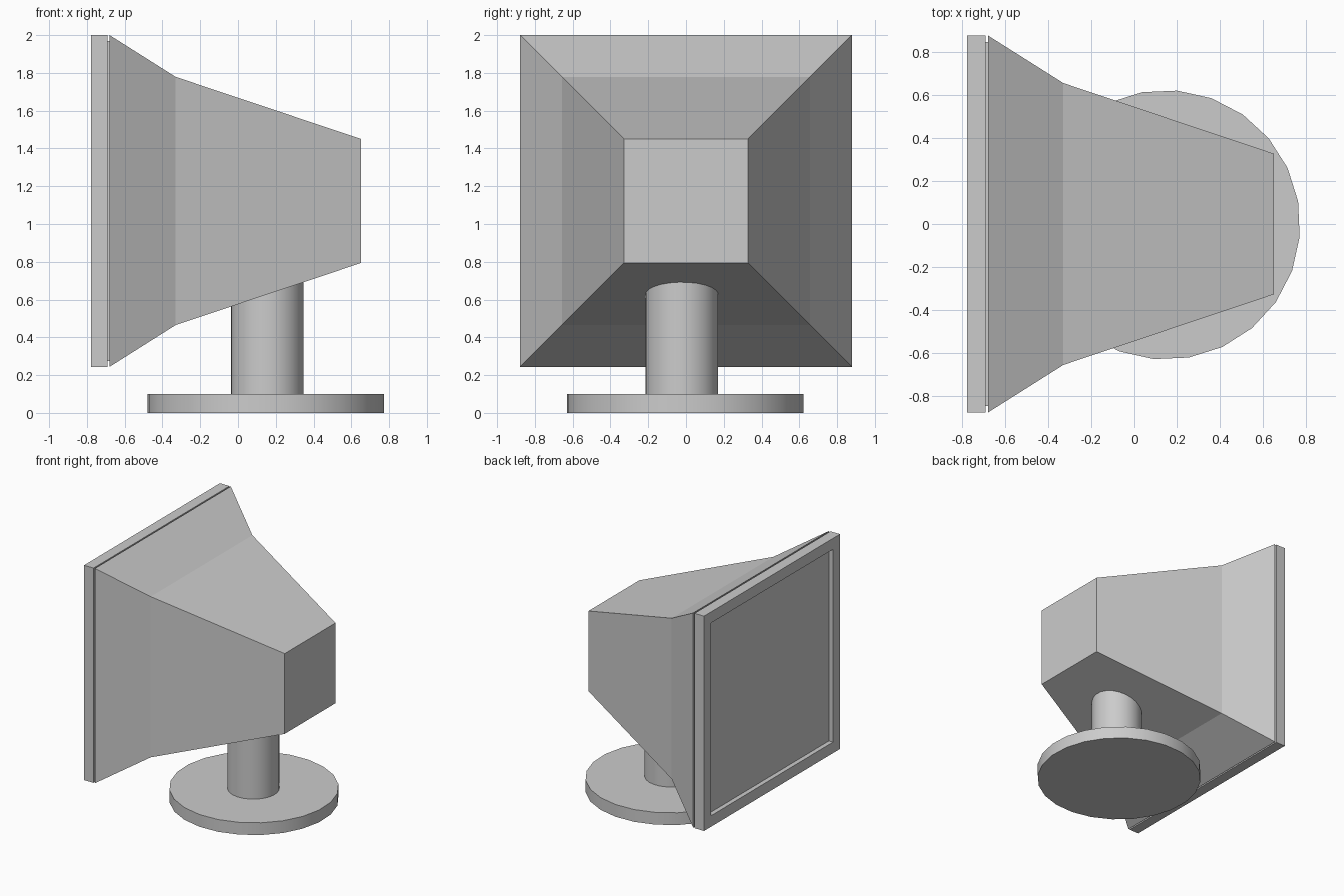
import bpy, bmesh, math

cube = bpy.data.objects.get("Cube")
if cube:
    bpy.data.objects.remove(cube, do_unlink=True)

grey = bpy.data.materials.new("plain grey")
grey.use_nodes = True
colour = (0.6, 0.6, 0.6, 1)
grey.diffuse_color = colour
grey.node_tree.nodes["Principled BSDF"].inputs["Base Color"].default_value = colour

MID_Z = 1.122   # height of the screen centre
HALF = 0.878    # half the screen width


def square_loft(name, sections):
    """Closed loft along x through square sections (x, half size)."""
    bm = bmesh.new()
    rings = [[bm.verts.new((x, h * sy, MID_Z + h * sz))
              for sy, sz in ((-1, -1), (1, -1), (1, 1), (-1, 1))]
             for x, h in sections]
    for a, b in zip(rings, rings[1:]):
        for i in range(4):
            j = (i + 1) % 4
            bm.faces.new((a[i], a[j], b[j], b[i]))
    bm.faces.new(rings[0])
    bm.faces.new(rings[-1])
    bmesh.ops.recalc_face_normals(bm, faces=bm.faces)
    mesh = bpy.data.meshes.new(name)
    bm.to_mesh(mesh)
    bm.free()
    mesh.materials.append(grey)
    obj = bpy.data.objects.new(name, mesh)
    bpy.context.collection.objects.link(obj)
    return obj


def disc(name, x, y, radius, bottom, top):
    """Upright smooth cylinder."""
    bpy.ops.mesh.primitive_cylinder_add(
        vertices=24, radius=radius, depth=top - bottom,
        location=(x, y, (bottom + top) / 2), rotation=(0, 0, math.radians(-5)))
    obj = bpy.context.object
    obj.name = name
    obj.data.materials.append(grey)
    bpy.ops.object.shade_smooth_by_angle(angle=math.radians(30))


# Tapered housing behind the screen
square_loft("housing", [(-0.68, HALF), (-0.33, 0.657), (0.652, 0.328)])

# Recessed seam between housing and bezel
square_loft("seam", [(-0.70, HALF - 0.03), (-0.67, HALF - 0.03)])

# Bezel with the screen sunk into it
square_loft("screen_bezel", [(-0.692, HALF), (-0.778, HALF),
                             (-0.778, HALF - 0.09), (-0.741, HALF - 0.09)])

# Round stand
disc("stand_neck", 0.155, -0.022, 0.193, 0.09, 0.95)
disc("stand_base", 0.147, -0.004, 0.628, 0, 0.1)
